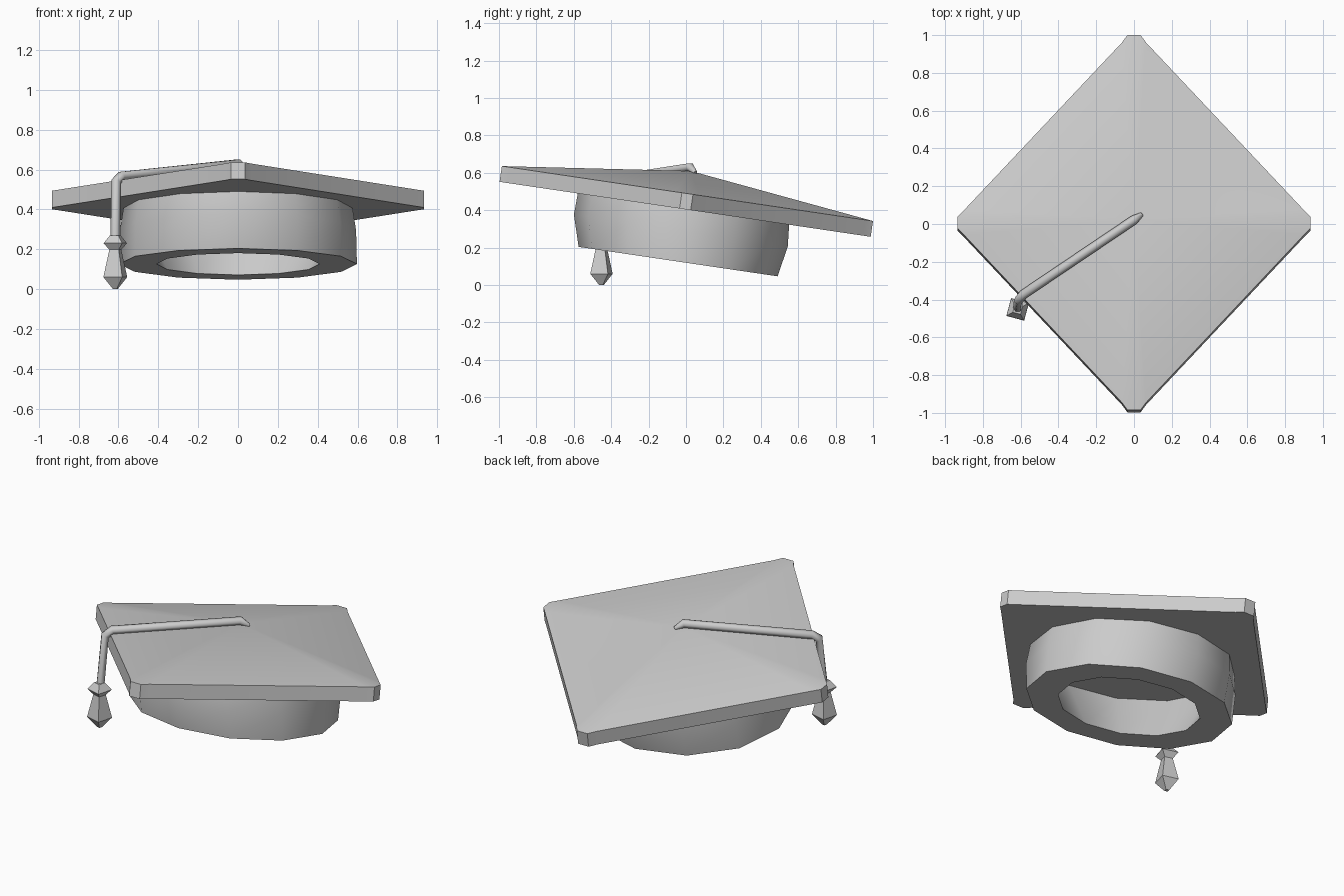
import bpy, bmesh, math
from mathutils import Vector

cube = bpy.data.objects.get("Cube")
if cube:
    bpy.data.objects.remove(cube, do_unlink=True)

grey = bpy.data.materials.new("plain_grey")
grey.use_nodes = True
colour = (0.6, 0.6, 0.6, 1)
grey.diffuse_color = colour
grey.node_tree.nodes["Principled BSDF"].inputs["Base Color"].default_value = colour

TILT = math.radians(-8.42)


def finish(name, bm, tilt=0, angle=40):
    bmesh.ops.recalc_face_normals(bm, faces=bm.faces)
    mesh = bpy.data.meshes.new(name)
    bm.to_mesh(mesh)
    bm.free()
    mesh.materials.append(grey)
    obj = bpy.data.objects.new(name, mesh)
    bpy.context.collection.objects.link(obj)
    obj.rotation_euler.x = tilt
    bpy.ops.object.select_all(action='DESELECT')
    obj.select_set(True)
    bpy.context.view_layer.objects.active = obj
    bpy.ops.object.shade_smooth_by_angle(angle=math.radians(angle))
    return obj


def loft(rings, caps=True):
    """Join equal rings of points with quads; optionally close both ends."""
    bm = bmesh.new()
    loops = [[bm.verts.new(p) for p in ring] for ring in rings]
    n = len(loops[0])
    for a, b in zip(loops, loops[1:]):
        for i in range(n):
            j = (i + 1) % n
            bm.faces.new((a[i], a[j], b[j], b[i]))
    if caps:
        bm.faces.new(loops[0])
        bm.faces.new(loops[-1])
    return bm


def ellipse(cx, cy, z, rx, ry, n, turn=0.0):
    angles = [2 * math.pi * i / n + turn for i in range(n)]
    return [(cx + rx * math.cos(a), cy + ry * math.sin(a), z) for a in angles]


# Board: diamond with clipped corners, flat below and a low pyramid on top
CENTRE = -0.064
quarter = [(0.935, 0.03), (0.9, 0.066), (0.065, 0.962), (0.035, 1.003)]
half = quarter + [(-x, y) for x, y in reversed(quarter)]
outline = half + [(-x, -y) for x, y in half]
bm = loft([[(x, y + CENTRE, z) for x, y in outline] for z in (0.4, 0.485)])
top = max(bm.faces, key=lambda f: f.calc_center_median().z)
apex = bmesh.ops.poke(bm, faces=[top])["verts"][0]
apex.co = (0, CENTRE, 0.607)
finish("board", bm, TILT)

# Skull cap: bulging band whose inner wall narrows toward the rim
sections = [(0.402, 0.555, 0.55, -0.072), (0.118, 0.41, 0.375, -0.06),
            (0.118, 0.597, 0.538, -0.06), (0.285, 0.593, 0.578, -0.07),
            (0.402, 0.575, 0.571, -0.073)]
bm = loft([ellipse(0, cy, z, rx, ry, 12) for z, rx, ry, cy in sections], caps=False)
finish("skull_cap", bm, TILT)

# Cord: six-sided tube from the apex over the edge and down
path = [Vector(p) for p in ((0.04, 0.05, 0.6), (0, 0.022, 0.63), (-0.585, -0.372, 0.568),
                            (-0.612, -0.405, 0.54), (-0.616, -0.445, 0.24))]
side = Vector((0.56, -0.83, 0))
rings = []
for i, p in enumerate(path):
    before, after = path[max(i - 1, 0)], path[min(i + 1, len(path) - 1)]
    along = ((p - before).normalized() + (after - p).normalized()).normalized()
    u = (side - along * side.dot(along)).normalized()
    v = along.cross(u)
    r = 0.012 if i == 0 else 0.025
    rings.append([p + r * (u * math.cos(k * math.pi / 3) + v * math.sin(k * math.pi / 3))
                  for k in range(6)])
finish("cord", loft(rings), angle=65)


# Knot and tassel: turned four-sided solids
def pendant(name, profile):
    bm = loft([ellipse(-0.616, -0.452, z, r, r, 4, math.radians(30)) for z, r in profile])
    finish(name, bm)


pendant("knot", [(0.195, 0.032), (0.23, 0.068), (0.27, 0.03)])
pendant("tassel", [(0, 0.014), (0.06, 0.069), (0.2, 0.034)])
